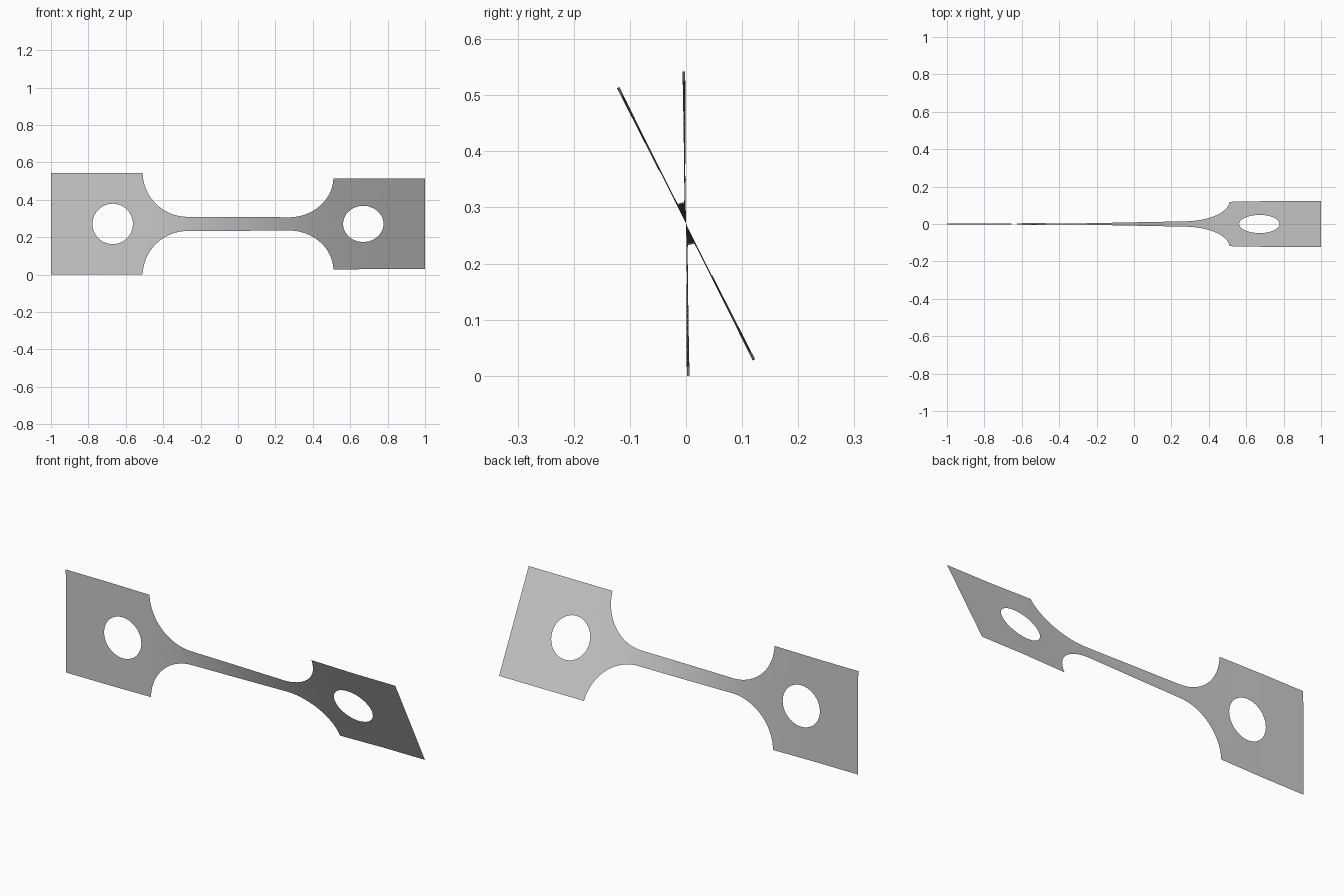
import bpy, bmesh, math

cube = bpy.data.objects.get("Cube")
if cube:
    bpy.data.objects.remove(cube)

HALF_H, NECK_H, FILLET, NECK_X = 0.271, 0.038, 0.24, 0.27
HOLE_X, HOLE_R = 0.67, 0.108
START, END = math.radians(0.3), math.radians(27)

mat = bpy.data.materials.new("plain grey")
mat.use_nodes = True
grey = (0.6, 0.6, 0.6, 1)
mat.diffuse_color = grey
mat.node_tree.nodes["Principled BSDF"].inputs["Base Color"].default_value = grey

# Half outline: (x, inner height, outer height) from the middle to the end
half = [(NECK_X * i / 12, 0, NECK_H) for i in range(12)]
sweep = math.acos((NECK_H + FILLET - HALF_H) / FILLET)
for i in range(25):
    t = sweep * i / 24
    half.append((NECK_X + FILLET * math.sin(t), 0,
                 NECK_H + FILLET * (1 - math.cos(t))))
for i in range(33):
    t = math.pi * i / 32
    half.append((HOLE_X - HOLE_R * math.cos(t), HOLE_R * math.sin(t), HALF_H))
half.append((1, 0, HALF_H))
columns = [(-x, a, b) for x, a, b in reversed(half[1:])] + half

# Twist builds up faster where the strip is narrow
twist = [0.0]
for (x0, _, h0), (x1, _, h1) in zip(columns, columns[1:]):
    active = abs((x0 + x1) / 2) < 0.75
    twist.append(twist[-1] + (2 * (x1 - x0) / (h0 + h1) if active else 0))
angles = [START + (END - START) * t / twist[-1] for t in twist]

# Thin sheet made of an upper and a lower band, joined along the middle
bm = bmesh.new()
for side in (1, -1):
    rows = []
    for (x, inner, outer), a in zip(columns, angles):
        rows.append([bm.verts.new((x, -side * h * math.sin(a),
                                   HALF_H + side * h * math.cos(a)))
                     for h in (inner, outer)])
    for (a, b), (c, d) in zip(rows, rows[1:]):
        bm.faces.new((a, c, d, b) if side > 0 else (b, d, c, a))
bmesh.ops.remove_doubles(bm, verts=bm.verts, dist=0.0001)

mesh = bpy.data.meshes.new("twisted_test_strip")
bm.to_mesh(mesh)
bm.free()
mesh.materials.append(mat)
strip = bpy.data.objects.new("twisted_test_strip", mesh)
bpy.context.collection.objects.link(strip)
bpy.context.view_layer.objects.active = strip
strip.select_set(True)
bpy.ops.object.shade_smooth_by_angle()
